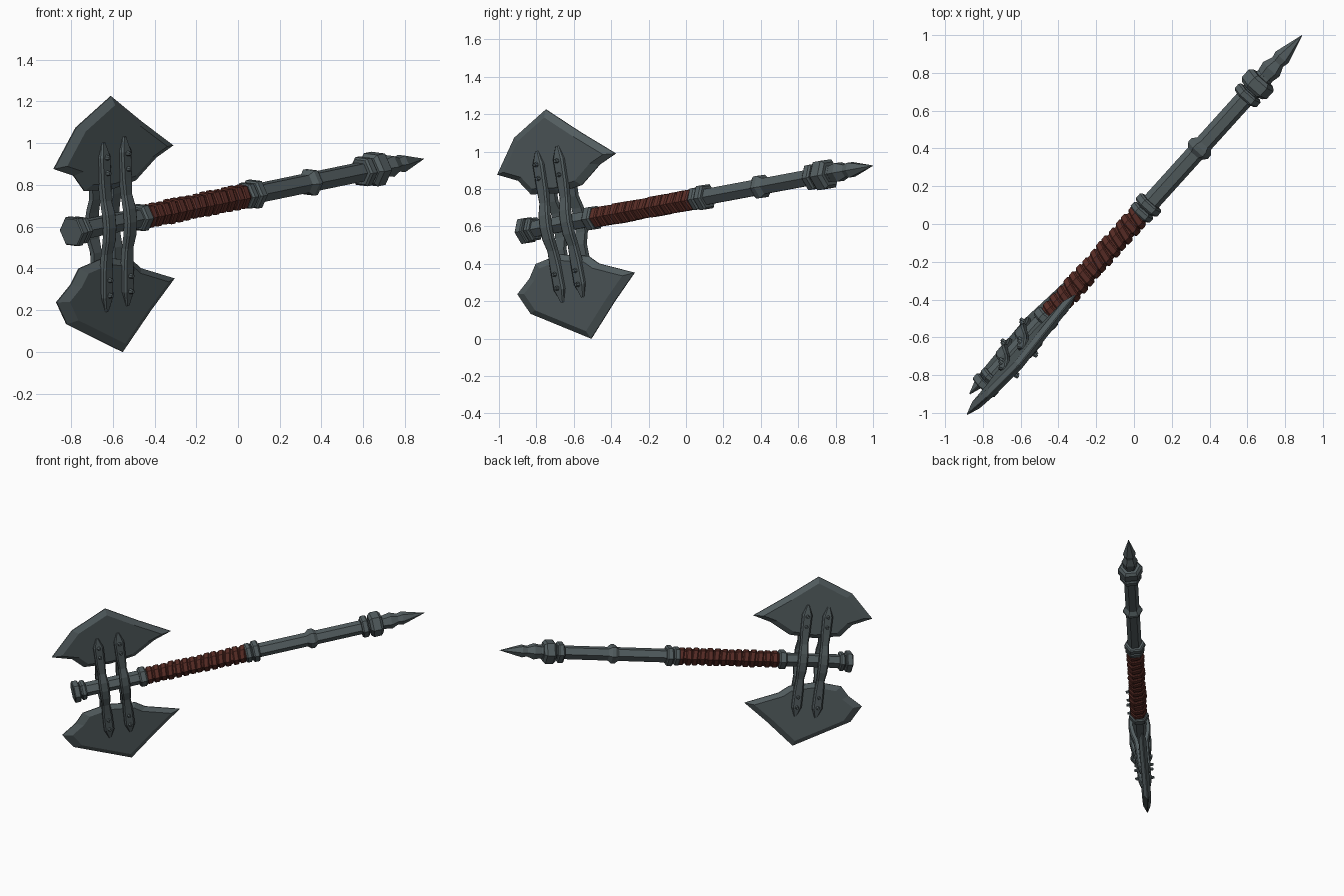
import bpy, bmesh, math, random
from mathutils import Vector, Matrix

if "Cube" in bpy.data.objects:
    bpy.data.objects.remove(bpy.data.objects["Cube"])

random.seed(4)

# Weapon frame: local x runs along the shaft, z towards the upper blade
START = Vector((-0.80, -0.87, 0.575))
TIP = Vector((0.89, 1.0, 0.925))
U = (TIP - START).normalized()
LENGTH = (TIP - START).length
V = Vector((-0.02, -0.167, 0.985))
V = (V - U * V.dot(U)).normalized()
Y = V.cross(U)
FRAME = Matrix.Translation(START) @ Matrix((U, Y, V)).transposed().to_4x4()


def material(name, rgb):
    m = bpy.data.materials.new(name)
    m.diffuse_color = (*rgb, 1)
    m.use_nodes = True
    m.node_tree.nodes["Principled BSDF"].inputs["Base Color"].default_value = m.diffuse_color
    return m


STEEL = material("dark_steel", (0.088, 0.112, 0.118))
LEATHER = material("red_brown_leather", (0.105, 0.027, 0.020))


def finish(name, bm, mat):
    bmesh.ops.recalc_face_normals(bm, faces=bm.faces)
    bm.transform(FRAME)
    me = bpy.data.meshes.new(name)
    bm.to_mesh(me)
    bm.free()
    me.materials.append(mat)
    ob = bpy.data.objects.new(name, me)
    bpy.context.collection.objects.link(ob)
    return ob


def loft(bm, rings):
    """Skin closed rings of equal size and cap both ends."""
    rows = [[bm.verts.new(p) for p in r] for r in rings]
    n = len(rows[0])
    for a, b in zip(rows, rows[1:]):
        for i in range(n):
            j = (i + 1) % n
            bm.faces.new((a[i], a[j], b[j], b[i]))
    bm.faces.new(rows[0][::-1])
    bm.faces.new(rows[-1])


def hexagon(x, r, tilt=0.0):
    pts = []
    for k in range(6):
        a = math.radians(60 * k)
        y, z = r * math.cos(a), r * math.sin(a)
        pts.append(Vector((x + y * tilt, y, z)))
    return pts


def turned(name, profile, mat=STEEL):
    bm = bmesh.new()
    loft(bm, [hexagon(x, r) for x, r in profile])
    return finish(name, bm, mat)


def collar(name, x0, x1, r, edge=0.010):
    turned(name, [(x0, r - edge), (x0 + edge, r), (x1 - edge, r), (x1, r - edge)])


# Shaft
turned("shaft", [(0.02, 0.049), (2.25, 0.049)])

# Pommel and collars
collar("pommel_cap", 0.0, 0.045, 0.077, 0.006)
collar("pommel_ring", 0.052, 0.092, 0.070)
collar("head_collar", 0.475, 0.53, 0.070)
collar("grip_collar_rear", 1.245, 1.29, 0.068)
collar("grip_collar_front", 1.295, 1.345, 0.075)
turned("middle_ring", [(1.69, 0.049), (1.715, 0.069), (1.74, 0.069), (1.765, 0.049)])
collar("tip_collar_rear", 2.085, 2.135, 0.077)
collar("tip_collar_front", 2.145, 2.235, 0.088, 0.018)

# Spike at the end
turned("spike", [(2.22, 0.042), (2.30, 0.058), (2.35, 0.038), (2.385, 0.046),
                 (LENGTH, 0.001)])

# Leather grip: core with overlapping tilted bands
turned("grip_core", [(0.52, 0.052), (1.26, 0.052)], LEATHER)
bm = bmesh.new()
BANDS = 14
for i in range(BANDS):
    x = 0.555 + i * 0.675 / (BANDS - 1)
    r = random.uniform(0.059, 0.065)
    t = random.uniform(0.1, 0.35)
    loft(bm, [hexagon(x - 0.021, r - 0.007, t), hexagon(x - 0.014, r, t),
              hexagon(x + 0.014, r, t), hexagon(x + 0.021, r - 0.007, t)])
finish("grip_bands", bm, LEATHER)


# Blades: sharp outline with a thicker bevelled centre
def blade(name, outline):
    cx, cz = 0.31, math.copysign(0.36, outline[0][1])
    mid = [(cx + (x - cx) * 0.84, cz + (z - cz) * 0.84) for x, z in outline]
    bm = bmesh.new()
    loft(bm, [[(x, s * t, z) for x, z in pts] for pts, s, t in
              ((mid, -1, 0.026), (outline, -1, 0.003), (outline, 1, 0.003), (mid, 1, 0.026))])
    finish(name, bm, STEEL)


blade("upper_blade", [(0.305, 0.617), (0.05, 0.50), (-0.115, 0.322), (0.025, 0.27),
                      (0.10, 0.185), (0.29, 0.165), (0.47, 0.185), (0.62, 0.275),
                      (0.745, 0.317), (0.52, 0.465)])
blade("lower_blade", [(0.352, -0.632), (-0.045, -0.442), (-0.115, -0.326), (-0.01, -0.255),
                      (0.05, -0.185), (0.226, -0.158), (0.43, -0.195), (0.495, -0.245),
                      (0.735, -0.328), (0.56, -0.46)])

# Straps clamping the blades to the shaft: height, outer offset, half width
HALF = [(0.0, 0.078, 0.034), (0.065, 0.072, 0.034), (0.13, 0.054, 0.028),
        (0.21, 0.050, 0.034), (0.34, 0.047, 0.036), (0.41, 0.034, 0.009)]
STATIONS = [(-h, o, w) for h, o, w in HALF[:0:-1]] + HALF
for label, x, dz in (("rear", 0.215, -0.004), ("front", 0.365, 0.004)):
    for side, sy in (("right", -1), ("left", 1)):
        bm = bmesh.new()
        loft(bm, [[(x - w, sy * (o - 0.032), h + dz), (x - w, sy * (o - 0.008), h + dz),
                   (x - w * 0.7, sy * o, h + dz), (x + w * 0.7, sy * o, h + dz),
                   (x + w, sy * (o - 0.008), h + dz), (x + w, sy * (o - 0.032), h + dz)]
                  for h, o, w in STATIONS])
        finish(f"{label}_strap_{side}", bm, STEEL)
        # Rivets through the strap ends
        bm = bmesh.new()
        for h in (-0.335, -0.26, 0.26, 0.335):
            bmesh.ops.create_cone(
                bm, cap_ends=True, segments=6, radius1=0.014, radius2=0.009, depth=0.024,
                matrix=Matrix.Translation((x, sy * 0.056, h))
                @ Matrix.Rotation(-sy * math.pi / 2, 4, 'X'))
        finish(f"{label}_rivets_{side}", bm, STEEL)
